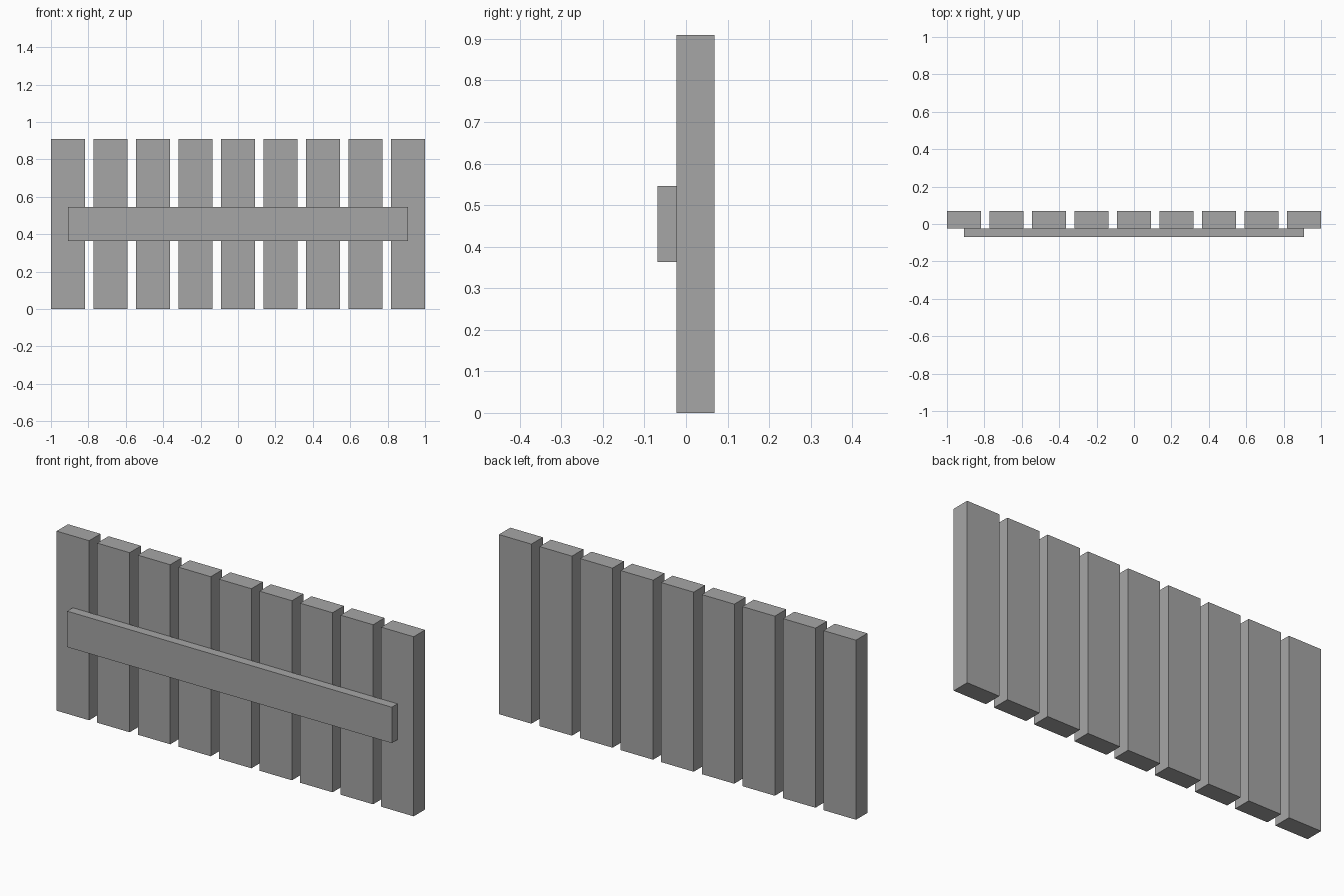
import bpy

cube = bpy.data.objects.get("Cube")
if cube:
    bpy.data.objects.remove(cube, do_unlink=True)

# Everything is sized in multiples of one module
U = 1 / 11
SLATS = 9
SLAT_W, SLAT_D, SLAT_H = 2 * U, U, 10 * U
PITCH = 2.5 * U
RAIL_W, RAIL_D, RAIL_H = 20 * U, U / 2, 2 * U
BACK = (SLAT_D + RAIL_D) / 2

grey = bpy.data.materials.new("plain grey")
grey.use_nodes = True
colour = (0.38, 0.38, 0.38, 1)
grey.diffuse_color = colour
grey.node_tree.nodes["Principled BSDF"].inputs["Base Color"].default_value = colour


def box(name, size, centre):
    bpy.ops.mesh.primitive_cube_add(size=1, location=centre)
    obj = bpy.context.object
    obj.name = name
    obj.scale = size
    bpy.ops.object.transform_apply(location=False, rotation=False, scale=True)
    obj.data.materials.append(grey)
    return obj


# Row of upright slats
for i in range(SLATS):
    x = (i - (SLATS - 1) / 2) * PITCH
    box(f"slat_{i + 1}", (SLAT_W, SLAT_D, SLAT_H),
        (x, BACK - SLAT_D / 2, SLAT_H / 2))

# Cross rail fixed to the front of the slats
box("cross_rail", (RAIL_W, RAIL_D, RAIL_H), (0, -BACK + RAIL_D / 2, SLAT_H / 2))
